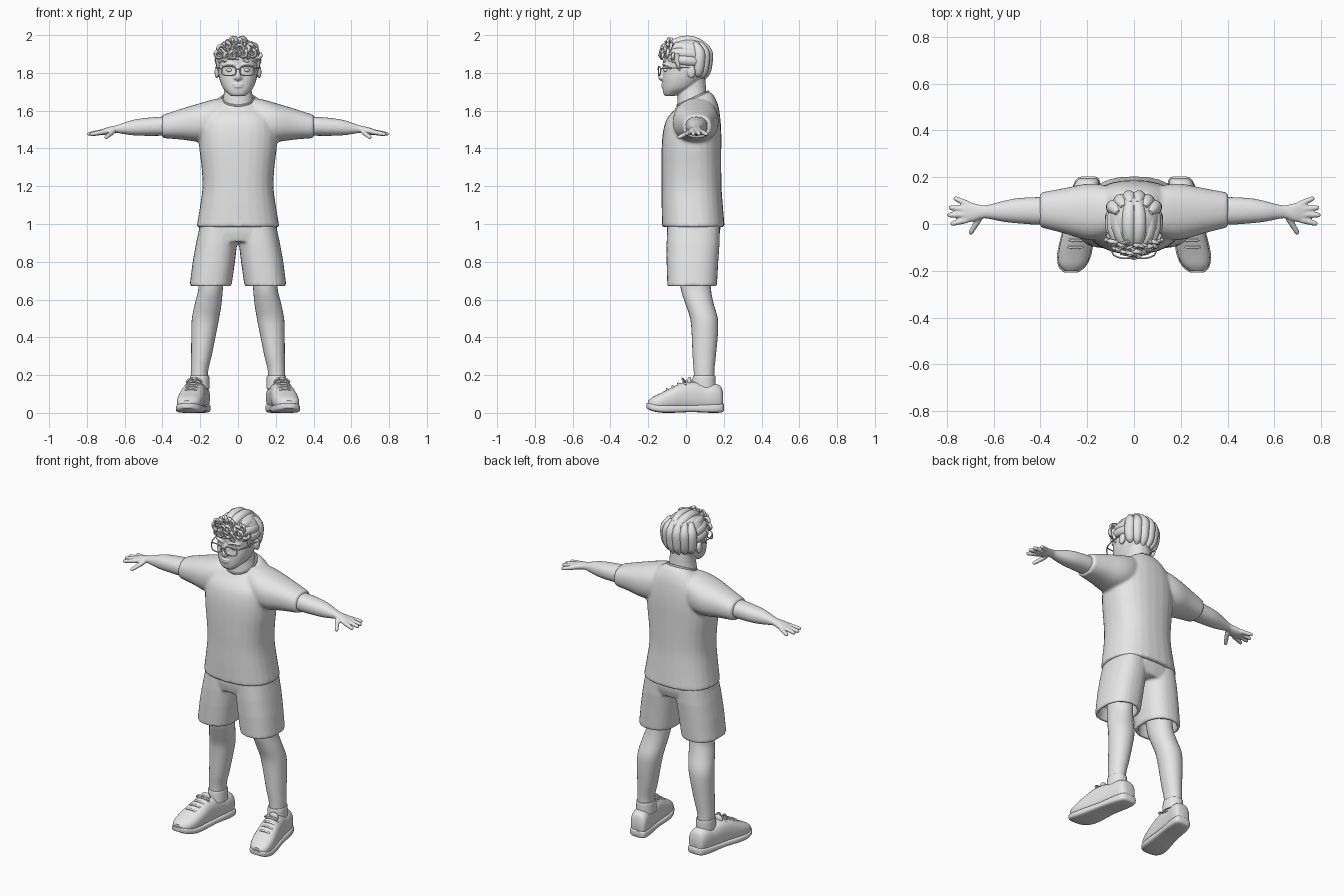
import bpy, bmesh, math, random
from mathutils import Vector, Matrix

random.seed(4)
GREY = bpy.data.materials.new("plain grey")
GREY.diffuse_color = (0.8, 0.8, 0.8, 1)
BOTH = (1, -1)


def spline(rows, steps):
    """Catmull-Rom through rows of numbers."""
    out = []
    for i in range(len(rows) - 1):
        a, b, c, d = rows[max(i - 1, 0)], rows[i], rows[i + 1], rows[min(i + 2, len(rows) - 1)]
        for k in range(steps):
            t = k / steps
            out.append([q + 0.5 * t * (r - p + t * (2 * p - 5 * q + 4 * r - s + t * (3 * (q - r) + s - p)))
                        for p, q, r, s in zip(a, b, c, d)])
    return out + [list(rows[-1])]


def skin(bm, rings):
    """Closed surface through rings of points."""
    vs = [[bm.verts.new(p) for p in ring] for ring in rings]
    n = len(vs[0])
    for a, b in zip(vs, vs[1:]):
        for i in range(n):
            bm.faces.new((a[i], a[(i + 1) % n], b[(i + 1) % n], b[i]))
    bm.faces.new(vs[0][::-1])
    bm.faces.new(vs[-1])


def loft(bm, axis, rows, power=2.3, steps=4, n=28, sides=(1,)):
    """Rows are (position, u0, u1, v0, v1, tilt); sections are superellipses."""
    rows = [tuple(r) + (0,) * (6 - len(r)) for r in rows]
    for s in sides:
        rings = []
        for p, u0, u1, v0, v1, tilt in spline(rows, steps):
            ring = []
            for i in range(n):
                a = 2 * math.pi * i / n
                c, d = math.cos(a), math.sin(a)
                u = (u0 + u1) / 2 + (u1 - u0) / 2 * math.copysign(abs(c) ** (2 / power), c)
                dv = (v1 - v0) / 2 * math.copysign(abs(d) ** (2 / power), d)
                v, q = (v0 + v1) / 2 + dv, p + tilt * dv
                x, y, z = {"z": (u, v, q), "x": (q, u, v), "y": (u, q, v)}[axis]
                ring.append((x * s, y, z))
            rings.append(ring)
        skin(bm, rings)


def tube(bm, rows, steps=4, n=8, sides=(1,)):
    """Rows are (x, y, z, radius)."""
    for s in sides:
        pts = [(Vector((r[0] * s, r[1], r[2])), max(r[3], 0.001)) for r in spline(rows, steps)]
        rings, q, last = [], None, None
        for i, (p, r) in enumerate(pts):
            t = (pts[min(i + 1, len(pts) - 1)][0] - pts[max(i - 1, 0)][0]).normalized()
            q = last.rotation_difference(t) @ q if q else Vector((0, 0, 1)).rotation_difference(t)
            last = t
            rings.append([p + q @ Vector((r * math.cos(2 * math.pi * k / n), r * math.sin(2 * math.pi * k / n), 0))
                          for k in range(n)])
        skin(bm, rings)


def ball(bm, c, r, sides=(1,)):
    for s in sides:
        bmesh.ops.create_uvsphere(bm, u_segments=24, v_segments=14, radius=1,
                                  matrix=Matrix.Translation((c[0] * s, c[1], c[2])) @ Matrix.Diagonal((*r, 1)))


def finish(name, bm, voxel=0, smooth=3):
    bmesh.ops.recalc_face_normals(bm, faces=bm.faces[:])
    me = bpy.data.meshes.new(name)
    bm.to_mesh(me)
    bm.free()
    me.materials.append(GREY)
    ob = bpy.data.objects.new(name, me)
    bpy.context.collection.objects.link(ob)
    bpy.ops.object.select_all(action="DESELECT")
    bpy.context.view_layer.objects.active = ob
    ob.select_set(True)
    bpy.ops.object.shade_smooth_by_angle(angle=math.radians(45))
    if voxel:  # blend overlapping parts into one skin
        m = ob.modifiers.new("blend", "REMESH")
        m.mode, m.voxel_size, m.use_smooth_shade = "VOXEL", voxel, True
        m = ob.modifiers.new("soften", "SMOOTH")
        m.factor, m.iterations = 0.5, smooth


# T-shirt: torso plus sleeves
bm = bmesh.new()
loft(bm, "z", [(z, -r, r, f, b, t) for z, r, f, b, t in (
    (.983, .22, -.127, .205, 0), (1.1, .2, -.129, .195, 0), (1.2, .188, -.129, .188, 0),
    (1.3, .193, -.13, .187, 0), (1.4, .205, -.129, .187, 0), (1.48, .208, -.123, .187, 0),
    (1.55, .2, -.108, .182, .05), (1.605, .165, -.085, .17, .2), (1.647, .115, -.06, .142, .4),
    (1.664, .085, -.046, .118, .45))], power=2.4)
loft(bm, "x", [(.05, -.02, .13, 1.5, 1.667), (.12, -.06, .165, 1.45, 1.662), (.2, -.068, .172, 1.435, 1.64),
               (.3, -.04, .153, 1.447, 1.61), (.402, -.014, .134, 1.455, 1.577)], sides=BOTH)
finish("t_shirt", bm, .009, 5)
bm = bmesh.new()
tube(bm, [(.084 * math.cos(a), .036 + .082 * math.sin(a), 1.664 + .037 * math.sin(a), .006)
          for a in [i * math.pi / 12 for i in range(25)]], 2)
finish("shirt_collar", bm)

# Shorts: hips plus two hollow legs
bm = bmesh.new()
loft(bm, "z", [(1.02, -.2, .2, -.1, .18), (.96, -.208, .208, -.101, .181), (.905, -.2, .2, -.09, .165)], 2.5)
loft(bm, "z", [(1, .002, .2, -.098, .178), (.9, .004, .222, -.103, .178), (.8, .016, .24, -.103, .171),
               (.672, .034, .256, -.099, .164), (.672, .054, .238, -.08, .146), (.75, .054, .226, -.08, .146)],
     2.4, 1, sides=BOTH)
finish("shorts", bm, .008, 4)

# Bare legs
bm = bmesh.new()
loft(bm, "z", [(.8, .07, .21, -.038, .13), (.66, .08, .21, -.028, .132), (.58, .087, .228, -.004, .146),
               (.5, .1, .244, .022, .168), (.42, .116, .247, .03, .169), (.3, .14, .248, .035, .158),
               (.22, .158, .25, .041, .15), (.12, .16, .25, .042, .15)], 2.1, sides=BOTH)
finish("legs", bm)
bm = bmesh.new()
loft(bm, "z", [(.13, .15, .257, .03, .158), (.19, .152, .255, .036, .156), (.197, .157, .25, .041, .151)],
     2.1, sides=BOTH)
finish("socks", bm)


# Shoes, toes turned outwards
def foot_x(y):
    return .232 - .18 * y


def foot_rows(rows):
    return [(y, foot_x(y) - w, foot_x(y) + w, a, b) for y, w, a, b in rows]


bm = bmesh.new()
loft(bm, "y", foot_rows([(.197, .03, .03, .1), (.185, .048, .015, .14), (.15, .056, .01, .155), (.1, .057, .01, .152),
                         (.04, .06, .01, .165), (-.02, .064, .01, .16), (-.07, .068, .01, .138),
                         (-.13, .068, .01, .107), (-.175, .056, .015, .085), (-.2, .03, .025, .065)]), 2.5, sides=BOTH)
finish("shoe_uppers", bm)
bm = bmesh.new()
loft(bm, "y", foot_rows([(.202, .03, .012, .045), (.19, .05, .003, .05), (.14, .06, 0, .048), (.03, .063, .004, .042),
                         (-.08, .073, 0, .042), (-.14, .072, .002, .044), (-.185, .056, .012, .05),
                         (-.208, .028, .025, .052)]), 4, sides=BOTH)
finish("shoe_soles", bm)
bm = bmesh.new()
for y, z in ((-.1, .124), (-.07, .14), (-.04, .153), (-.01, .165)):
    c = foot_x(y)
    tube(bm, [(c - .042, y + .008, z - .018, .005), (c - .02, y, z, .006), (c + .02, y, z, .006),
              (c + .042, y + .008, z - .018, .005)], sides=BOTH)
c = foot_x(0)
for d in BOTH:  # bow
    tube(bm, [(c, -.005, .17, .005), (c + .02 * d, -.02, .182, .005), (c + .04 * d, -.012, .165, .005),
              (c + .02 * d, -.002, .166, .005), (c, -.005, .17, .005)], sides=BOTH)
ball(bm, (c, .018, .165), (.03, .012, .026), BOTH)
finish("laces_and_tongues", bm)

# Arms and hands
bm = bmesh.new()
loft(bm, "x", [(.33, 0, .115, 1.467, 1.568), (.41, -.003, .115, 1.467, 1.568), (.5, .003, .11, 1.467, 1.56),
               (.56, .01, .098, 1.47, 1.55), (.61, .02, .085, 1.477, 1.534), (.645, .024, .08, 1.482, 1.522),
               (.69, .01, .09, 1.473, 1.512), (.725, .006, .098, 1.47, 1.5), (.735, .015, .09, 1.475, 1.496)],
     2.2, sides=BOTH)
for base, tip in (((.715, .017, 1.487), (.784, 0, 1.474)), ((.72, .04, 1.488), (.797, .038, 1.476)),
                  ((.72, .064, 1.488), (.792, .07, 1.476)), ((.71, .085, 1.487), (.77, .112, 1.474)),
                  ((.66, .025, 1.49), (.702, -.043, 1.456))):
    a, b = Vector(base), Vector(tip)
    tube(bm, [(*a.lerp(b, t), r) for t, r in ((0, .014), (.5, .0125), (.9, .0105), (1, .006))], sides=BOTH)
finish("arms_and_hands", bm, .005, 2)

# Head and neck with nose, ears, brows and lips
bm = bmesh.new()
loft(bm, "z", [(1.58, -.088, .088, -.05, .12), (1.66, -.08, .08, -.045, .112), (1.72, -.071, .071, -.04, .106),
               (1.8, -.07, .07, -.04, .1)], 2.1)
loft(bm, "z", [(z, -r, r, f, b) for z, r, f, b in (
    (1.678, .036, -.11, -.06), (1.69, .052, -.119, -.03), (1.72, .08, -.124, .04), (1.77, .099, -.124, .09),
    (1.82, .106, -.119, .12), (1.87, .107, -.122, .128), (1.92, .098, -.112, .12), (1.965, .06, -.07, .08))], 2.3)
tube(bm, [(0, -.112, 1.835, .011), (0, -.124, 1.805, .012), (0, -.134, 1.778, .014), (0, -.122, 1.765, .011)], n=12)
ball(bm, (.014, -.124, 1.772), (.01, .012, .009), BOTH)
ball(bm, (.112, .028, 1.805), (.012, .022, .034), BOTH)
tube(bm, [(.018, -.119, 1.84, .006), (.048, -.117, 1.848, .007), (.082, -.092, 1.838, .005)], sides=BOTH)
ball(bm, (0, -.122, 1.739), (.03, .01, .006))
ball(bm, (0, -.121, 1.727), (.026, .011, .007))
finish("head_and_neck", bm, .0045, 2)
bm = bmesh.new()
ball(bm, (.045, -.102, 1.815), (.018, .018, .011), BOTH)
finish("eyes", bm)

# Glasses: rims, bridge and temples
bm = bmesh.new()
rim = []
for i in range(25):
    a = i * math.pi / 12
    c, d = math.cos(a), math.sin(a)
    rim.append((.049 + .037 * math.copysign(abs(c) ** .6, c), -.146 + .012 * max(c, 0),
                1.81 + .024 * math.copysign(abs(d) ** .6, d), .0035))
tube(bm, rim, 2, 6, BOTH)
tube(bm, [(-.014, -.146, 1.818, .0035), (0, -.15, 1.821, .0035), (.014, -.146, 1.818, .0035)])
tube(bm, [(.085, -.136, 1.823, .0035), (.108, -.08, 1.825, .0035), (.117, .02, 1.828, .0035),
          (.114, .04, 1.81, .003)], sides=BOTH)
finish("glasses", bm)

# Hair: scalp, swept-back locks, nape locks, curly fringe
bm = bmesh.new()
ball(bm, (0, .014, 1.888), (.112, .122, .098))
for roll in (14, 42, 68, 92):
    a, rows = math.radians(roll), []
    for k in range(8):
        t = math.radians(28 + 19 * k)
        rows.append((.094 * math.sin(a) * math.sin(t), .004 - .112 * math.cos(t),
                     1.882 + .088 * math.cos(a) * math.sin(t) - .004 * k * (roll > 30),
                     .03 * math.sin(math.pi * (k + 1.2) / 9.4) ** .5))
    tube(bm, rows, 4, 12, BOTH)
for x, low in ((.02, 1.765), (.055, 1.77), (.085, 1.785)):
    y = .125 - 6 * x * x
    tube(bm, [(x * .8, y - .035, 1.96, .012), (x, y - .012, 1.91, .03), (x * 1.05, y - .012, 1.85, .03),
              (x * .95, y - .018, 1.8, .024), (x * .8, y - .03, low, .006)], 4, 12, BOTH)
tube(bm, [(.1, -.05, 1.9, .018), (.104, -.045, 1.86, .014), (.104, -.035, 1.81, .004)], sides=BOTH)
finish("hair", bm)
bm = bmesh.new()
for row, (z, y, count) in enumerate(((1.893, -.124, 9), (1.93, -.116, 8), (1.962, -.09, 5))):
    for i in range(count):
        x = (i - (count - 1) / 2) * .0245
        turn, start = random.choice(BOTH), random.uniform(0, 6.28)
        zz, yy = z + random.uniform(-.012, .01), y + .06 * (x / .1) ** 2
        rows = []
        for k in range(10):
            a, r = start + turn * .75 * k, .025 * (1 - k / 12)
            rows.append((x + r * math.cos(a), yy - .0022 * k, zz + r * math.sin(a),
                         .011 - .0007 * k - .005 * (k == 0)))
        tube(bm, rows, 3, 8)
finish("curly_fringe", bm)
